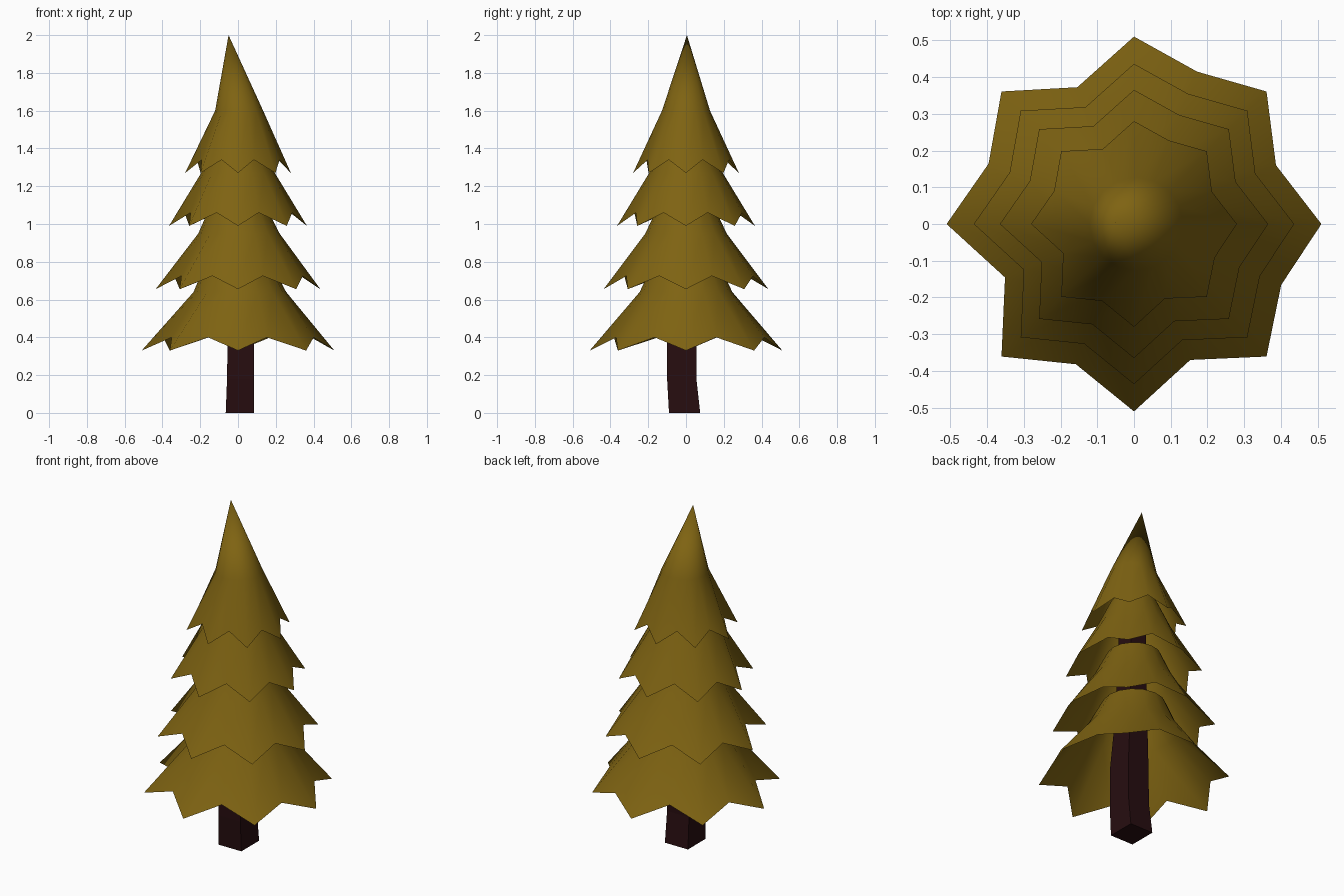
import bpy, bmesh, math

cube = bpy.data.objects.get("Cube")
if cube:
    bpy.data.objects.remove(cube, do_unlink=True)


def material(name, rgb):
    m = bpy.data.materials.new(name)
    m.use_nodes = True
    m.diffuse_color = (*rgb, 1)
    m.node_tree.nodes["Principled BSDF"].inputs["Base Color"].default_value = (*rgb, 1)
    return m


olive = material("olive foliage", (0.21, 0.125, 0.006))
bark = material("dark bark", (0.02, 0.004, 0.005))


def finish(name, bm, mat, smooth):
    bmesh.ops.recalc_face_normals(bm, faces=bm.faces)
    mesh = bpy.data.meshes.new(name)
    bm.to_mesh(mesh)
    bm.free()
    mesh.materials.append(mat)
    for p in mesh.polygons:
        p.use_smooth = smooth
    ob = bpy.data.objects.new(name, mesh)
    bpy.context.collection.objects.link(ob)
    return ob


def bridge(bm, lower, upper):
    n = len(lower)
    for i in range(n):
        j = (i + 1) % n
        bm.faces.new((lower[i], lower[j], upper[j], upper[i]))


# Slightly uneven depth of the notches between the eight branch tips
NOTCH = [0.82, 0.88, 0.79, 0.84, 0.745, 0.81, 0.785, 0.85]
SIDES = 16


def ring(bm, r, z, cx=0.0):
    return [bm.verts.new((cx + r * math.cos(a), r * math.sin(a), z))
            for a in (i * math.tau / SIDES for i in range(SIDES))]


def branch_tier(name, tip_r, tip_z, rings, apex=None):
    """Hollow skirt with a star-shaped hem, narrowing through the given rings."""
    bm = bmesh.new()
    hem = ring(bm, tip_r, tip_z)
    for v, k in zip(hem[1::2], NOTCH):
        v.co.x *= k
        v.co.y *= k
        v.co.z += 0.07
    last = hem
    for r, z, cx in rings:
        new = ring(bm, r, z, cx)
        bridge(bm, last, new)
        last = new
    if apex:
        tip = bm.verts.new(apex)
        for i in range(SIDES):
            bm.faces.new((last[i], last[(i + 1) % SIDES], tip))
    return finish(name, bm, olive, True)


# Foliage, from the lowest tier to the pointed top
branch_tier("foliage_bottom", 0.51, 0.33, [(0.245, 0.64, 0.01), (0.17, 0.8, 0)])
branch_tier("foliage_lower_middle", 0.436, 0.655, [(0.215, 0.95, 0.005), (0.145, 1.1, 0)])
branch_tier("foliage_upper_middle", 0.365, 0.99, [(0.195, 1.27, 0), (0.125, 1.42, 0)])
branch_tier("foliage_top", 0.28, 1.27, [(0.127, 1.6, 0.006)], apex=(-0.05, 0.005, 2.0))

# Square, slightly crooked trunk: x and y limits at each height
bm = bmesh.new()
last = None
for z, x0, x1, y0, y1 in [(0, -0.065, 0.085, -0.09, 0.075),
                          (0.18, -0.058, 0.085, -0.1, 0.055),
                          (0.4, -0.055, 0.085, -0.1, 0.055),
                          (0.75, -0.045, 0.07, -0.07, 0.055),
                          (1.3, -0.04, 0.06, -0.05, 0.05)]:
    loop = [bm.verts.new((x, y, z)) for x, y in ((x0, y0), (x1, y0), (x1, y1), (x0, y1))]
    if last:
        bridge(bm, last, loop)
    else:
        bm.faces.new(loop)
    last = loop
bm.faces.new(last)
finish("trunk", bm, bark, False)
